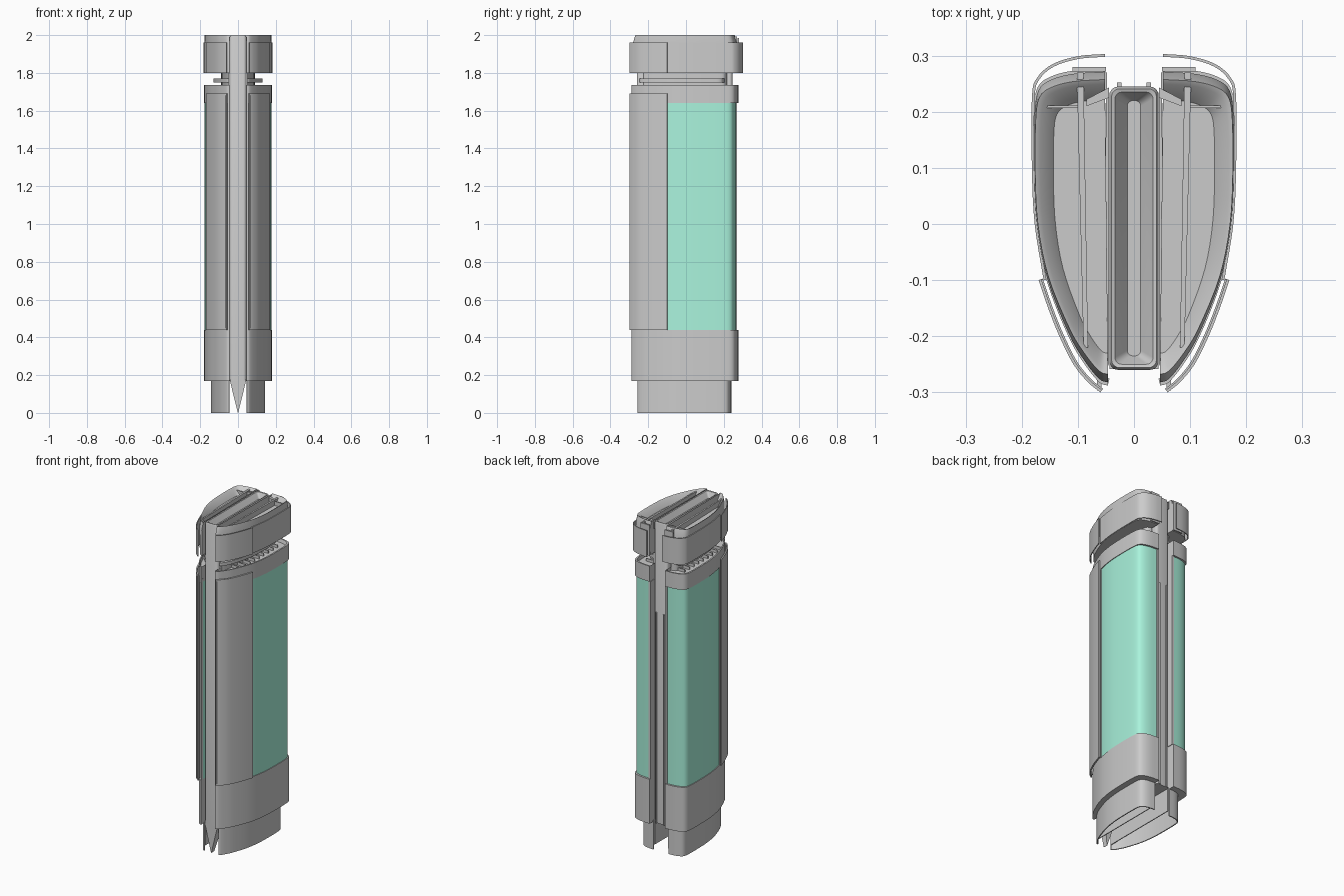
import bpy, bmesh, math
from mathutils import Vector

if "Cube" in bpy.data.objects:
    bpy.data.objects.remove(bpy.data.objects["Cube"])

teal = bpy.data.materials.new("teal_glass")
teal.diffuse_color = (0.4, 0.9, 0.72, 1)
teal.use_nodes = True
teal.node_tree.nodes["Principled BSDF"].inputs["Base Color"].default_value = teal.diffuse_color

# right-half plan outline, from the front slot round to the back slot
BODY = [(0.046, -0.288), (0.062, -0.282), (0.088, -0.25), (0.117, -0.2), (0.156, -0.1),
        (0.175, 0.0), (0.18, 0.1), (0.179, 0.2), (0.172, 0.243), (0.15, 0.262), (0.11, 0.273), (0.052, 0.277)]
FRONT = [(0.06, -0.3), (0.082, -0.282), (0.108, -0.25), (0.133, -0.2), (0.153, -0.15), (0.17, -0.1)]
CROWN = [(0.161, -0.1), (0.177, 0.0), (0.182, 0.1), (0.182, 0.225), (0.173, 0.26),
         (0.145, 0.285), (0.1, 0.299), (0.052, 0.303)]


def spline(pts, n=4):
    """Catmull-Rom through the points"""
    p = [Vector(q) for q in pts]
    p = [2 * p[0] - p[1]] + p + [2 * p[-1] - p[-2]]
    out = []
    for i in range(1, len(p) - 2):
        a, b, c, d = p[i - 1:i + 3]
        for k in range(n):
            t = k / n
            out.append(0.5 * (2 * b + (c - a) * t + (2 * a - 5 * b + 4 * c - d) * t * t
                              + (3 * b - a - 3 * c + d) * t ** 3))
    return out + [p[-2]]


def scaled(pts, sx, sy, dy=0.0):
    return [Vector((0.05 + (p.x - 0.05) * sx, p.y * sy + dy)) for p in pts]


def finish(name, bm, mirror=True, mat=None):
    bmesh.ops.recalc_face_normals(bm, faces=bm.faces)
    me = bpy.data.meshes.new(name)
    bm.to_mesh(me)
    bm.free()
    ob = bpy.data.objects.new(name, me)
    bpy.context.collection.objects.link(ob)
    if mat:
        me.materials.append(mat)
    bpy.ops.object.select_all(action='DESELECT')
    ob.select_set(True)
    bpy.context.view_layer.objects.active = ob
    bpy.ops.object.shade_smooth_by_angle(angle=math.radians(32))
    if mirror:
        ob.modifiers.new("mirror", 'MIRROR')
    return ob


def loft(name, rings, mirror=True, mat=None, caps=True):
    """Closed solid through (outline, z) rings"""
    bm = bmesh.new()
    loops = [[bm.verts.new((p[0], p[1], z)) for p in pts] for pts, z in rings]
    n = len(loops[0])
    for a, b in zip(loops, loops[1:]):
        for i in range(n):
            j = (i + 1) % n
            bm.faces.new((a[i], a[j], b[j], b[i]))
    if caps:
        bm.faces.new(loops[0])
        bm.faces.new(loops[-1])
    return finish(name, bm, mirror, mat)


def wall(name, pts, t, z0, z1, mat=None):
    """Thin curved panel, thickened inwards"""
    inner = []
    for i, p in enumerate(pts):
        d = (pts[min(i + 1, len(pts) - 1)] - pts[max(i - 1, 0)]).normalized()
        inner.append(p + Vector((-d.y, d.x)) * t)
    ring = pts + inner[::-1]
    return loft(name, [(ring, z0), (ring, z1)], mat=mat)


def box(name, x0, x1, y0, y1, z0, z1, mirror=True):
    r = [(x0, y0), (x1, y0), (x1, y1), (x0, y1)]
    return loft(name, [(r, z0), (r, z1)], mirror)


body, front, crown = spline(BODY), spline(FRONT), spline(CROWN)

# foot: open-bottomed shell under a solid base band
wall("foot_shell", scaled(body, 0.72, 0.88, -0.003), 0.006, 0.0, 0.18)
box("foot_inner_wall", 0.045, 0.05, -0.25, 0.235, 0.03, 0.18)
loft("base_band", [(body, 0.17), (body, 0.44)])

# glazed body with a curved screen at each front corner
loft("glass_body", [(scaled(body, 0.97, 0.96), 0.44), (scaled(body, 0.97, 0.96), 1.64)], mat=teal)
wall("front_screen", front, 0.008, 0.44, 1.69)
wall("front_screen_backing", scaled(spline(BODY[:5]), 1.0, 0.99), 0.01, 0.44, 1.66)
box("front_screen_edge", 0.058, 0.066, -0.297, -0.26, 0.45, 1.68)
box("back_mullion", 0.048, 0.062, 0.225, 0.27, 0.44, 1.64)

# upper band with a sunken, slatted top
loft("upper_band", [(body, 1.64), (body, 1.735), (scaled(body, 0.93, 0.97), 1.735),
                    (scaled(body, 0.9, 0.95), 1.715)])
for i in range(9):
    y = -0.16 + i * 0.044
    box("vent_slat_%d" % (i + 1), 0.055, 0.13, y, y + 0.006, 1.71, 1.732)

# recessed neck
loft("neck_core", [(scaled(body, 0.3, 0.78), 1.71), (scaled(body, 0.3, 0.78), 1.82)])
loft("neck_plate", [(scaled(body, 0.62, 0.8, -0.015), 1.75), (scaled(body, 0.62, 0.8, -0.015), 1.77)])

# crown: raised rim sloping into a sunken tray, with applied outer panels
loft("crown_tray", [(scaled(body, 0.97, 0.97), 1.8), (scaled(body, 0.985, 0.98), 1.955),
                    (scaled(body, 0.97, 0.93), 2.0), (scaled(body, 0.9, 0.9), 1.995),
                    (scaled(body, 0.72, 0.8), 1.96)])
wall("crown_side_panel", crown, 0.005, 1.8, 1.96)
wall("crown_front_panel", front, 0.005, 1.8, 1.96)
loft("crown_rib", [([(0.082, -0.22), (0.09, -0.22), (0.102, 0.27), (0.09, 0.27)], 1.95),
                   ([(0.082, -0.22), (0.09, -0.22), (0.102, 0.27), (0.09, 0.27)], 1.992)])
box("crown_cross_bar", 0.1, 0.165, 0.207, 0.211, 1.95, 1.985)
box("crown_back_tab", 0.05, 0.11, 0.272, 0.28, 1.8, 1.985)
loft("crown_brace", [([(0.045, 0.225), (0.085, 0.21), (0.085, 0.222), (0.045, 0.243)], z) for z in (1.95, 1.99)])


def rounded(hx, y0, y1, r):
    out = []
    for cx, cy, a0 in ((hx - r, y1 - r, 0), (r - hx, y1 - r, 90), (r - hx, y0 + r, 180), (hx - r, y0 + r, 270)):
        for k in range(6):
            a = math.radians(a0 + 18 * k)
            out.append((cx + r * math.cos(a), cy + r * math.sin(a)))
    return out


# central spine with a hollowed top, ending in a point at the front foot
loft("spine", [(rounded(0.044, -0.26, 0.245, 0.016), 0.17), (rounded(0.044, -0.26, 0.245, 0.016), 1.99),
               (rounded(0.04, -0.256, 0.241, 0.014), 2.0), (rounded(0.034, -0.25, 0.235, 0.012), 1.998),
               (rounded(0.012, -0.235, 0.22, 0.01), 1.965)], mirror=False)
loft("spine_point", [([(-0.044, -0.258), (0.044, -0.258), (0.044, -0.2), (-0.044, -0.2)], 0.175),
                     ([(-0.001, -0.258), (0.001, -0.258), (0.001, -0.23), (-0.001, -0.23)], 0.0)], mirror=False)
box("spine_back_rail", 0.022, 0.03, 0.24, 0.252, 0.17, 1.45)
